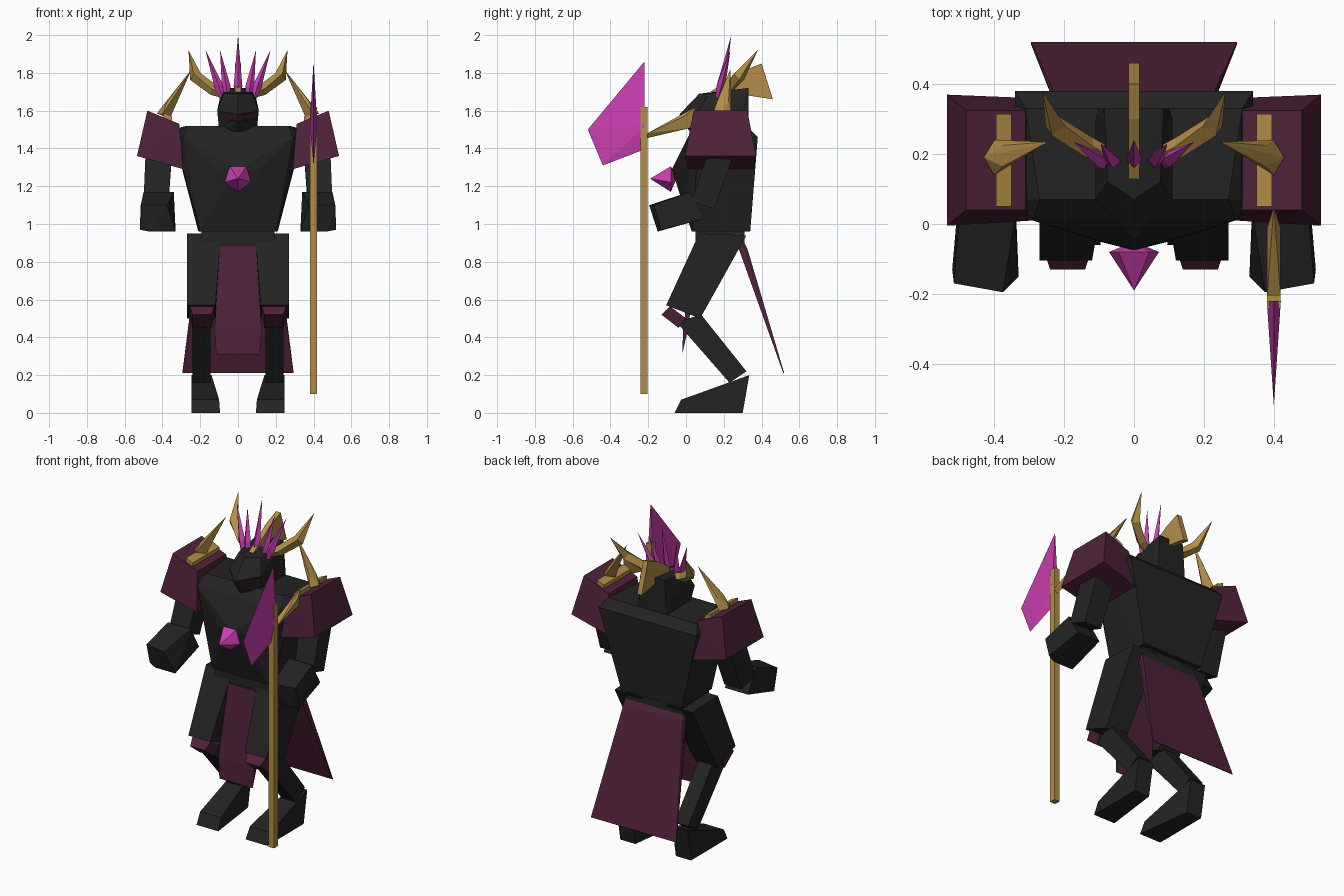
import bpy, bmesh, math
from mathutils import Vector


def mat(name, rgb):
    m = bpy.data.materials.new(name)
    m.diffuse_color = (*rgb, 1)
    return m


BLACK = mat("charcoal", (0.017, 0.017, 0.017))
WINE = mat("wine", (0.078, 0.016, 0.042))
GOLD = mat("old_gold", (0.45, 0.27, 0.065))
PINK = mat("magenta", (0.60, 0.05, 0.44))


def finish(name, bm, material):
    bmesh.ops.recalc_face_normals(bm, faces=bm.faces)
    me = bpy.data.meshes.new(name)
    bm.to_mesh(me)
    bm.free()
    me.materials.append(material)
    ob = bpy.data.objects.new(name, me)
    bpy.context.collection.objects.link(ob)
    return ob


def hull(name, material, pts, s=1):
    """Convex faceted solid; s=-1 mirrors it in x."""
    bm = bmesh.new()
    for x, y, z in pts:
        bm.verts.new((x * s, y, z))
    r = bmesh.ops.convex_hull(bm, input=bm.verts[:])
    bmesh.ops.delete(bm, geom=[v for v in bm.verts if not v.link_faces], context='VERTS')
    bmesh.ops.dissolve_limit(bm, angle_limit=0.02, verts=bm.verts[:], edges=bm.edges[:])
    return finish(name, bm, material)


def sym(pts):
    return pts + [(-x, y, z) for x, y, z in pts if x]


def side_prism(name, material, yz, x0, x1, s=1):
    """Side profile extruded along x."""
    bm = bmesh.new()
    f = bm.faces.new([bm.verts.new((x0 * s, y, z)) for y, z in yz])
    r = bmesh.ops.extrude_face_region(bm, geom=[f])
    for v in r["geom"]:
        if isinstance(v, bmesh.types.BMVert):
            v.co.x = x1 * s
    return finish(name, bm, material)


def horn(name, material, path, radii, sides=4, s=1):
    """Tapered tube along a path, ending in a point."""
    bm = bmesh.new()
    P = [Vector((x * s, y, z)) for x, y, z in path]
    rings = []
    for i, r in enumerate(radii):
        t = (P[min(i + 1, len(P) - 1)] - P[max(i - 1, 0)]).normalized()
        a = t.cross(Vector((0, 1, 0))).normalized()
        b = t.cross(a)
        rings.append([bm.verts.new(P[i] + r * (math.cos(k * math.tau / sides) * a
                      + math.sin(k * math.tau / sides) * b)) for k in range(sides)])
    tip = bm.verts.new(P[-1])
    bm.faces.new(rings[0])
    for k in range(sides):
        n = (k + 1) % sides
        for A, B in zip(rings, rings[1:]):
            bm.faces.new((A[k], A[n], B[n], B[k]))
        bm.faces.new((rings[-1][k], rings[-1][n], tip))
    return finish(name, bm, material)


# torso, waist and chest gem
hull("torso", BLACK, sym([
    (0.27, 0.07, 1.52), (0.31, 0.33, 1.51), (0.34, 0.07, 1.46), (0.34, 0.38, 1.46),
    (0.29, 0.01, 1.46), (0, -0.075, 1.29), (0.10, -0.05, 1.28),
    (0.20, 0.03, 0.96), (0.21, 0.34, 0.96)]))
hull("waist", BLACK, sym([(0.19, 0.05, 0.98), (0.19, 0.31, 0.98),
                          (0.20, 0.05, 0.88), (0.20, 0.31, 0.88)]))
hull("chest_gem", PINK, [(0, -0.19, 1.24), (0, -0.05, 1.24)] + [
    (0.075 * math.sin(k * math.tau / 5), -0.08, 1.245 - 0.075 * math.cos(k * math.tau / 5))
    for k in range(5)])

# head with beaked visor and wine jaw
hull("helmet", BLACK, sym([
    (0.11, 0.07, 1.60), (0.11, 0.30, 1.60), (0.10, 0.33, 1.50), (0.10, 0.10, 1.50),
    (0.075, 0.12, 1.69), (0.085, 0.33, 1.72), (0, 0.07, 1.69), (0, -0.035, 1.58)]))
hull("jaw", WINE, sym([(0.10, 0.06, 1.585), (0, -0.04, 1.575),
                       (0.09, 0.09, 1.53), (0, 0.0, 1.54)]))
hull("chin", BLACK, sym([(0.10, 0.08, 1.56), (0, -0.015, 1.54),
                         (0.10, 0.10, 1.49), (0, 0.02, 1.49), (0.1, 0.25, 1.5)]))
side_prism("back_crest", GOLD, [(0.13, 1.70), (0.30, 1.81), (0.40, 1.85), (0.46, 1.66),
                                (0.33, 1.68), (0.20, 1.66)], -0.016, 0.016)

# crown of five spikes
for x0, x1, y1, z1 in [(0, 0, 0.24, 2.0), (0.055, 0.095, 0.23, 1.92), (-0.055, -0.095, 0.23, 1.92),
                       (0.085, 0.172, 0.235, 1.92), (-0.085, -0.172, 0.235, 1.92)]:
    xm = x0 + (x1 - x0) * 0.2
    horn("crown_spike", PINK, [(x0, 0.17, 1.67), (xm, 0.185, 1.73), (x1, y1, z1)],
         [0.014, 0.023])

for s, side in ((-1, "left"), (1, "right")):
    # head horns
    horn(side + "_horn", GOLD, [(0.04, 0.18, 1.68), (0.13, 0.22, 1.71), (0.225, 0.28, 1.78),
                                (0.262, 0.38, 1.92)], [0.022, 0.030, 0.033], s=s)
    # shoulder pad with bar and spike
    hull(side + "_shoulder_pad", WINE, [
        (0.535, -0.005, 1.36), (0.535, 0.37, 1.36), (0.29, 0.01, 1.29), (0.29, 0.36, 1.29),
        (0.48, 0.04, 1.60), (0.48, 0.325, 1.60), (0.31, 0.04, 1.53), (0.31, 0.325, 1.53)], s)
    hull(side + "_shoulder_bar", GOLD, [
        (x, y, z) for y in (0.05, 0.315) for x, z in
        ((0.35, 1.53), (0.395, 1.55), (0.35, 1.57), (0.395, 1.59))], s)
    hull(side + "_shoulder_spike", GOLD, [
        (0.43, 0.19, 1.585), (0.40, 0.14, 1.58), (0.40, 0.24, 1.58), (0.36, 0.19, 1.56),
        (0.375, 0.165, 1.65), (0.375, 0.225, 1.65), (0.245, 0.235, 1.82)], s)
    # arm and fist
    hull(side + "_upper_arm", BLACK, [
        (0.49, 0.11, 1.36), (0.35, 0.11, 1.36), (0.48, 0.25, 1.36), (0.35, 0.25, 1.36),
        (0.50, 0.03, 1.12), (0.37, 0.03, 1.12), (0.49, 0.15, 1.08), (0.37, 0.15, 1.08)], s)
    hull(side + "_fist", BLACK, [
        (0.50, 0.02, 1.17), (0.34, 0.02, 1.17), (0.50, 0.10, 1.03), (0.34, 0.10, 1.03),
        (0.515, -0.17, 1.10), (0.375, -0.195, 1.10), (0.47, -0.15, 0.96),
        (0.33, -0.15, 0.96), (0.52, -0.13, 0.97)], s)
    # leg
    hull(side + "_thigh", BLACK, [
        (x, y, z) for xs, y, z in (((0.09, 0.27), 0.07, 0.95), ((0.09, 0.27), 0.32, 0.94),
                                   ((0.12, 0.27), -0.105, 0.57), ((0.12, 0.27), 0.075, 0.50))
        for x in xs], s)
    side_prism(side + "_shin", BLACK, [(0.08, 0.52), (0.32, 0.22), (0.23, 0.16), (-0.05, 0.48)],
               0.145, 0.24, s)
    hull(side + "_knee_guard", WINE, [
        (x, y, z) for xs, y, z in (((0.14, 0.24), -0.13, 0.52), ((0.125, 0.255), -0.085, 0.565),
                                   ((0.125, 0.255), 0.0, 0.5), ((0.14, 0.24), -0.04, 0.45))
        for x in xs], s)
    hull(side + "_foot", BLACK, [
        (x, y, z) for xs, y, z in (((0.095, 0.245), -0.06, 0), ((0.10, 0.245), -0.025, 0.07),
                                   ((0.14, 0.245), 0.335, 0.2), ((0.14, 0.245), 0.30, 0))
        for x in xs], s)

# rear cape and front loincloth
hull("cape", WINE, sym([(0.19, 0.25, 0.95), (0.20, 0.285, 0.95), (0.205, 0.325, 0.87),
                        (0.295, 0.515, 0.21), (0.295, 0.52, 0.21)]))
hull("loincloth", WINE, sym([(0.095, 0.04, 0.89), (0.095, 0.07, 0.89), (0.125, -0.015, 0.44),
                             (0.125, 0.01, 0.44), (0.115, -0.02, 0.31)]))

# polearm: shaft, front blade, back blade
hull("staff", GOLD, [(x, y, z) for x in (0.381, 0.419) for y in (-0.242, -0.203)
                     for z in (0.10, 1.62)])
hull("front_blade", PINK, [(0.4, -0.22, 1.86), (0.4, -0.52, 1.50), (0.4, -0.44, 1.31),
                           (0.38, -0.22, 1.52), (0.42, -0.22, 1.52), (0.4, -0.22, 1.395)])
hull("back_blade", GOLD, [(0.381, -0.205, 1.48), (0.419, -0.205, 1.48), (0.4, -0.205, 1.455),
                          (0.381, -0.01, 1.57), (0.419, -0.01, 1.57),
                          (0.4, 0.05, 1.62), (0.4, 0.03, 1.51)])
